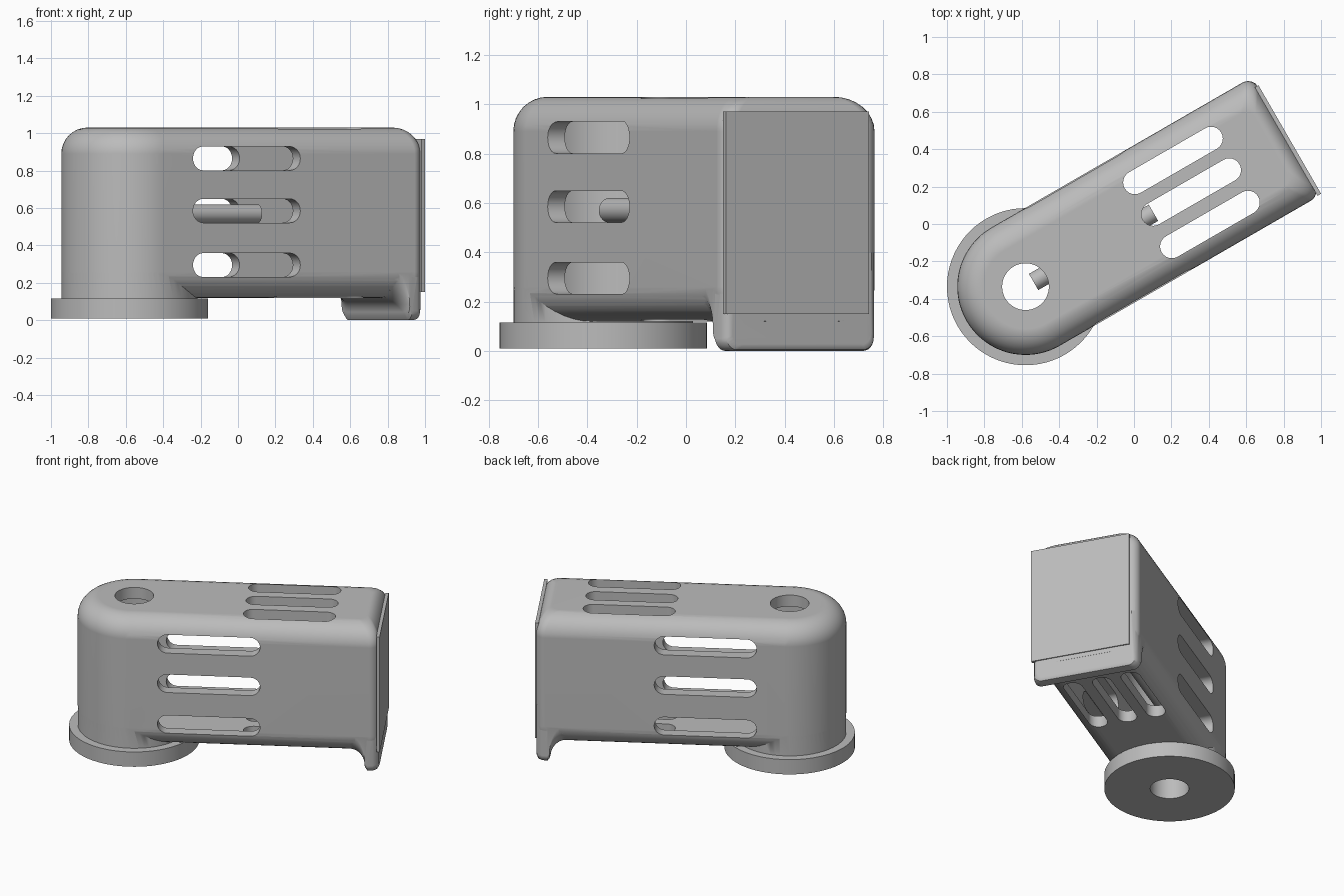
import bpy, bmesh
from math import sin, cos, pi, radians
from mathutils import Matrix

cube = bpy.data.objects.get("Cube")
if cube:
    bpy.data.objects.remove(cube, do_unlink=True)

GREY = bpy.data.materials.new("plain grey")
GREY.use_nodes = True
GREY.diffuse_color = (0.5, 0.5, 0.5, 1)
GREY.node_tree.nodes["Principled BSDF"].inputs["Base Color"].default_value = (0.5, 0.5, 0.5, 1)

# The housing is modelled along +x from its pivot, then turned into place
PLACE = Matrix.Translation((-0.58, -0.335, 0)) @ Matrix.Rotation(radians(30), 4, 'Z')
HALF, END, TOP, FLOOR = 0.365, 1.61, 1.03, 0.12


def loft(name, rings):
    """Skin a list of closed rings and cap both ends."""
    bm = bmesh.new()
    rows = [[bm.verts.new(p) for p in ring] for ring in rings]
    n = len(rows[0])
    for a, b in zip(rows, rows[1:]):
        for i in range(n):
            j = (i + 1) % n
            bm.faces.new((a[i], a[j], b[j], b[i]))
    bm.faces.new(rows[0])
    bm.faces.new(rows[-1])
    bmesh.ops.recalc_face_normals(bm, faces=bm.faces[:])
    mesh = bpy.data.meshes.new(name)
    bm.to_mesh(mesh)
    bm.free()
    obj = bpy.data.objects.new(name, mesh)
    bpy.context.scene.collection.objects.link(obj)
    return obj


def arc(cx, cy, r, start, stop, steps):
    angles = [start + (stop - start) * i / steps for i in range(steps + 1)]
    return [(cx + r * cos(a), cy + r * sin(a)) for a in angles]


def outline(half, end, corner, z):
    """Plan shape: round at the pivot, square with small corners at the end."""
    pts = arc(0, 0, half, pi / 2, 3 * pi / 2, 40)
    pts += arc(end - corner, corner - half, corner, -pi / 2, 0, 6)
    pts += arc(end - corner, half - corner, corner, 0, pi / 2, 6)
    return [(x, y, z) for x, y in pts]


def cylinder(name, r, z0, z1, sides=72):
    circle = [(r * cos(2 * pi * i / sides), r * sin(2 * pi * i / sides)) for i in range(sides)]
    return loft(name, [[(x, y, z) for x, y in circle] for z in (z0, z1)])


def slot(x0, x1, across, r, upright):
    """Long round-ended cutter, upright or lying across the housing."""
    pts = arc(x0, across, r, pi / 2, 3 * pi / 2, 12) + arc(x1, across, r, -pi / 2, pi / 2, 12)
    if upright:
        return loft("slot_cutter", [[(x, y, z) for x, y in pts] for z in (0.02, 1.2)])
    return loft("slot_cutter", [[(x, y, z) for x, z in pts] for y in (-0.5, 0.5)])


def combine(target, others, operation):
    for other in others:
        mod = target.modifiers.new("combine", 'BOOLEAN')
        mod.operation, mod.solver, mod.object = operation, 'EXACT', other
    graph = bpy.context.evaluated_depsgraph_get()
    mesh = bpy.data.meshes.new_from_object(target.evaluated_get(graph))
    target.modifiers.clear()
    target.data = mesh
    for other in others:
        bpy.data.objects.remove(other, do_unlink=True)


def finish(obj):
    mesh = obj.data
    mesh.transform(PLACE)
    mesh.materials.clear()
    mesh.materials.append(GREY)
    for face in mesh.polygons:
        face.use_smooth = True
        face.material_index = 0
    mesh.set_sharp_from_angle(angle=radians(32))
    mod = obj.modifiers.new("even shading", 'WEIGHTED_NORMAL')
    mod.keep_sharp = True


# Housing with rounded top and bottom edges
STEPS = 8
rings = []
for i in range(STEPS + 1):
    a = pi / 2 * i / STEPS
    inset = 0.14 * (1 - sin(a))
    rings.append(outline(HALF - inset, END, 0.06, FLOOR + 0.14 * (1 - cos(a))))
for i in range(STEPS + 1):
    a = pi / 2 * i / STEPS
    k = 1 - cos(a)
    rings.append(outline(HALF - 0.14 * k, END - 0.09 * k, 0.06, TOP - 0.14 * (1 - sin(a))))
housing = loft("housing", rings)


# Lip flaring down below the square end
def lip_section(x, bottom, radius, half):
    pts = [(-half, 0.4)] + arc(radius - half, bottom + radius, radius, pi, 1.5 * pi, 6)
    pts += arc(half - radius, bottom + radius, radius, -pi / 2, 0, 6) + [(half, 0.4)]
    return [(x, y, z) for y, z in pts]


sections = []
for i in range(STEPS + 1):
    a = pi / 2 * i / STEPS
    k = 1 - cos(a)
    sections.append(lip_section(1.42 + 0.1 * sin(a), 0.119 - 0.094 * k, 0.14 - 0.09 * k, 0.364))
sections += [lip_section(x, z, 0.05, w) for x, z, w in
             ((1.535, 0.0, 0.362), (1.57, 0.0, 0.358), (1.595, 0.005, 0.345), (1.609, 0.025, 0.325))]
lip = loft("lip", sections)

# Round column and base disc under the pivot
column = cylinder("column", HALF - 0.001, 0.06, 0.45)
base = cylinder("base_disc", 0.42, 0.01, 0.115)
combine(housing, [column, base, lip], 'UNION')

# Hollow inside, pivot hole and the ventilation slots
cutters = [loft("cavity", [outline(0.285, 1.53, 0.04, z) for z in (0.2, 0.95)]),
           cylinder("pivot_hole", 0.125, -0.1, 1.2, 48)]
cutters += [slot(0.785, 1.255, y, 0.063, True) for y in (-0.205, -0.005, 0.19)]
cutters += [slot(0.245, 0.78, z, 0.064, False) for z in (0.865, 0.585, 0.295)]
combine(housing, cutters, 'DIFFERENCE')
finish(housing)

# Round rod lying inside the hollow
circle = arc(0, 0.57, 0.05, 0, 2 * pi, 32)[:-1]
finish(loft("inner_rod", [[(x, y, z) for y, z in circle] for x in (0.05, 0.79)]))

# Flat panel set into the square end
corners = ((-0.36, 0.15), (0.31, 0.15), (0.31, 0.97), (-0.36, 0.97))
finish(loft("end_panel", [[(x, y, z) for y, z in corners] for x in (1.595, 1.617)]))
